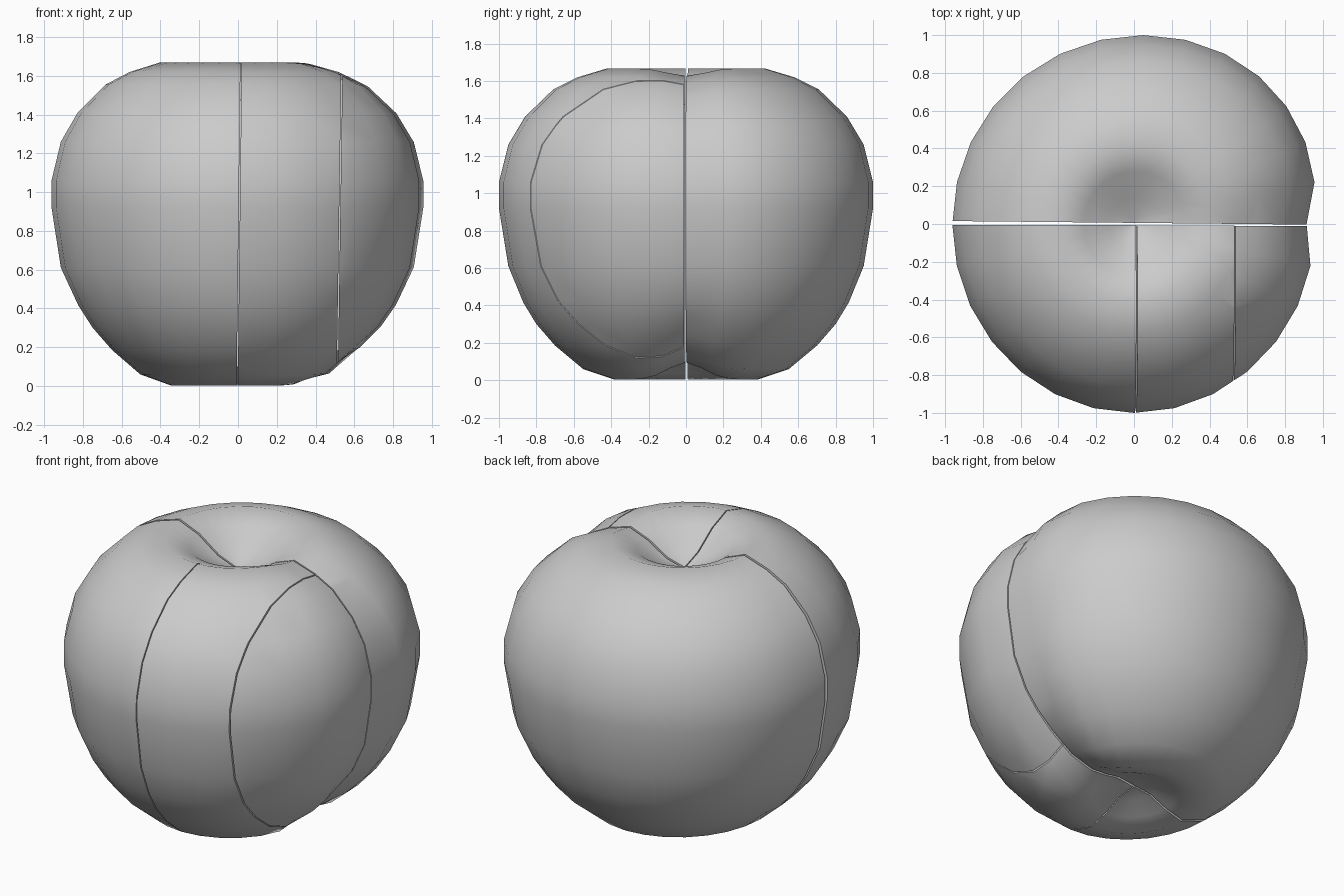
import bpy, bmesh, math
from mathutils import Vector

old = bpy.data.objects.get("Cube")
if old:
    bpy.data.objects.remove(old, do_unlink=True)

# One plain grey for every piece
grey = bpy.data.materials.new("plain grey")
grey.use_nodes = True
colour = (0.6, 0.6, 0.6, 1)
grey.diffuse_color = colour
grey.node_tree.nodes["Principled BSDF"].inputs["Base Color"].default_value = colour

# Half outline of the fruit: radius, height, with a dimple at both ends
PROFILE = [(0, .10), (.13, .085), (.25, .035), (.38, .003), (.55, .06),
           (.7, .185), (.8, .3), (.87, .415), (.95, .61), (1, .92), (1, 1.06),
           (.95, 1.26), (.86, 1.41), (.71, 1.555), (.58, 1.62), (.42, 1.668),
           (.28, 1.615), (.14, 1.52), (0, 1.47)]
CORE = Vector((0, 0, .85))


def shape(co):
    """Turn the round body into a slightly lopsided fruit with a seam."""
    # Narrower from side to side near the base
    co.x *= .962 - .05 * max(0, 1 - co.z / .6)
    # Fuller at the back left
    if co.y > 0:
        co.x += .05 * co.y * (1 + co.x)
    # Soft seam down the left side, deepest underneath
    if co.x > 0:
        depth = .05 + .06 * max(0, 1 - co.z / .4)
        ramp = min(1, co.x / .3)
        pull = depth * ramp * math.exp(-(co.y / .14) ** 2)
        co += (CORE - co) * pull


def whole_fruit():
    bm = bmesh.new()
    verts = [bm.verts.new((r, 0, z)) for r, z in PROFILE]
    edges = [bm.edges.new(pair) for pair in zip(verts, verts[1:])]
    bmesh.ops.spin(bm, geom=verts + edges, cent=(0, 0, 0), axis=(0, 0, 1),
                   angle=math.tau, steps=28)
    bmesh.ops.remove_doubles(bm, verts=bm.verts[:], dist=.001)
    for v in bm.verts:
        shape(v.co)
    bmesh.ops.recalc_face_normals(bm, faces=bm.faces[:])
    return bm


def piece(name, cuts):
    """Keep the side of each plane that its normal points to, and cap the cut."""
    bm = whole_fruit()
    for point, normal in cuts:
        cut = bmesh.ops.bisect_plane(
            bm, geom=bm.verts[:] + bm.edges[:] + bm.faces[:], dist=.0001,
            plane_co=point, plane_no=normal, clear_inner=True)
        rim = [e for e in cut["geom_cut"] if isinstance(e, bmesh.types.BMEdge)]
        bmesh.ops.triangle_fill(bm, edges=rim, use_beauty=True)
    bmesh.ops.recalc_face_normals(bm, faces=bm.faces[:])
    mesh = bpy.data.meshes.new(name)
    bm.to_mesh(mesh)
    bm.free()
    mesh.materials.append(grey)
    obj = bpy.data.objects.new(name, mesh)
    bpy.context.collection.objects.link(obj)
    bpy.ops.object.select_all(action="DESELECT")
    obj.select_set(True)
    bpy.context.view_layer.objects.active = obj
    bpy.ops.object.shade_smooth_by_angle(angle=math.radians(45))


# Slightly tilted knife planes
back = Vector((.01, 1, 0))
front = Vector((0, -1, 0))
middle = Vector((1, 0, -.012))
side = Vector((1, 0, -.015))


def at(x, y=0):
    return Vector((x, y, .85))


piece("back_half", [(at(0, .006), back)])
piece("front_right_quarter", [(at(0, -.004), front), (at(.003), -middle)])
piece("front_middle_slice", [(at(0, -.009), front), (at(.009), middle),
                             (at(.521), -side)])
piece("front_left_wedge", [(at(0, -.01), front), (at(.527), side)])
